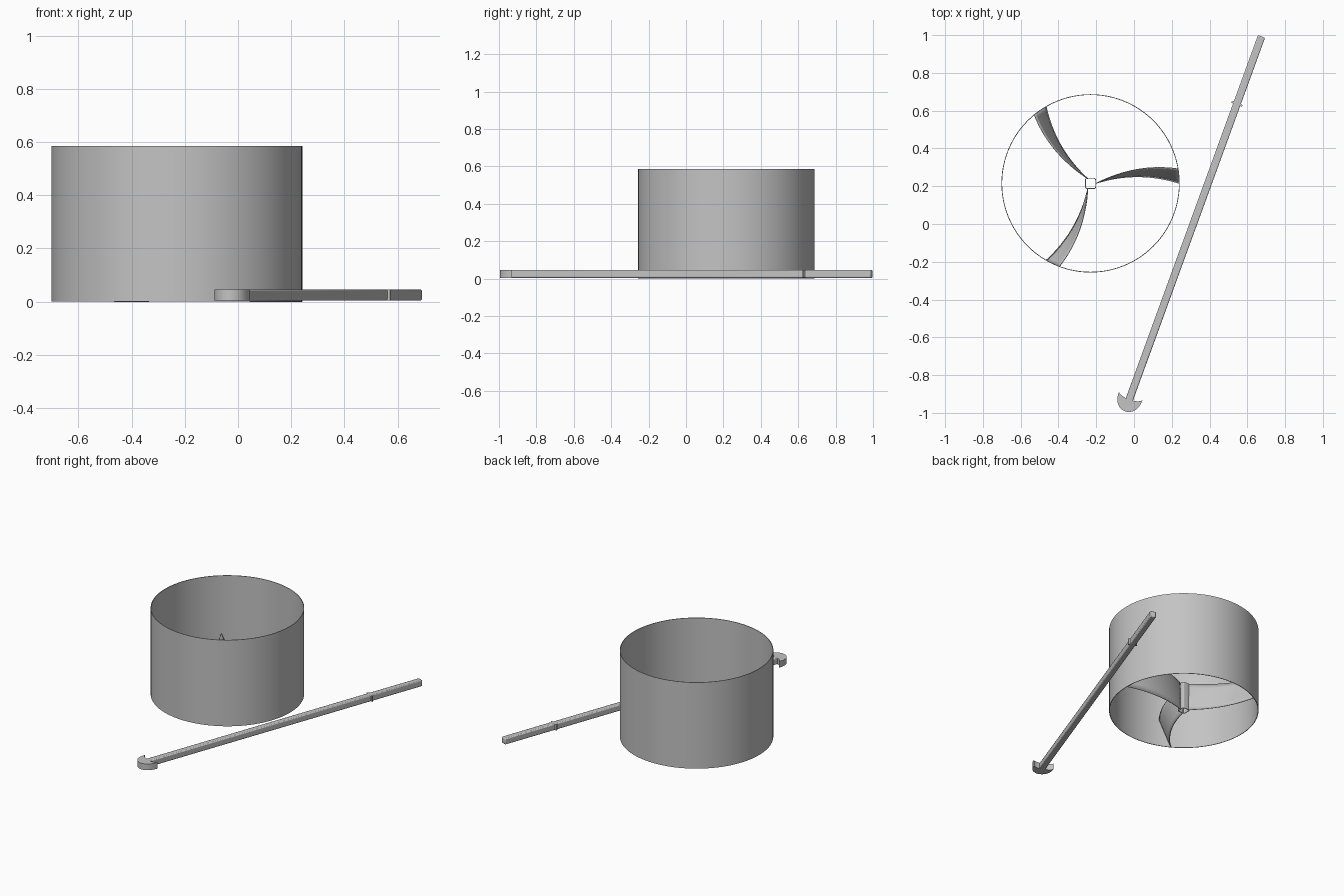
import bpy, bmesh, math
from mathutils import Matrix, Vector

cube = bpy.data.objects.get("Cube")
if cube:
    bpy.data.objects.remove(cube, do_unlink=True)

grey = bpy.data.materials.new("plain grey")
grey.use_nodes = True
grey.diffuse_color = (0.55, 0.55, 0.55, 1)
grey.node_tree.nodes["Principled BSDF"].inputs["Base Color"].default_value = (0.55, 0.55, 0.55, 1)

CENTRE = Vector((-0.23, 0.215, 0))      # axis of the drum
RADIUS, HEIGHT = 0.472, 0.585
BLADE_TOP = 0.19
ROD_LOW, ROD_HIGH = 0.004, 0.046
ROD_FRAME = Matrix.Translation((0.675, 0.993, 0)) @ Matrix.Rotation(math.radians(70), 4, 'Z')


def finish(name, bm, matrix):
    bmesh.ops.recalc_face_normals(bm, faces=bm.faces)
    mesh = bpy.data.meshes.new(name)
    bm.to_mesh(mesh)
    bm.free()
    mesh.materials.append(grey)
    mesh.shade_smooth()
    mesh.set_sharp_from_angle(angle=math.radians(30))
    obj = bpy.data.objects.new(name, mesh)
    obj.matrix_world = matrix
    bpy.context.collection.objects.link(obj)
    return obj


def prism(name, outline, low, high, matrix):
    """Solid extrusion of a flat outline."""
    bm = bmesh.new()
    face = bm.faces.new([bm.verts.new((x, y, low)) for x, y in outline])
    new = bmesh.ops.extrude_face_region(bm, geom=[face])["geom"]
    bmesh.ops.translate(bm, vec=(0, 0, high - low),
                        verts=[v for v in new if isinstance(v, bmesh.types.BMVert)])
    return finish(name, bm, matrix)


def sleeve(name, outer, inner, high, matrix):
    """Open tube between two matching outlines."""
    bm = bmesh.new()
    rings = [[bm.verts.new((x, y, z)) for x, y in outline]
             for outline, z in ((outer, 0), (outer, high), (inner, high), (inner, 0))]
    count = len(outer)
    for k in range(4):
        a, b = rings[k], rings[(k + 1) % 4]
        for i in range(count):
            j = (i + 1) % count
            bm.faces.new((a[i], a[j], b[j], b[i]))
    return finish(name, bm, matrix)


def circle(radius, count=96):
    return [(radius * math.cos(math.tau * i / count), radius * math.sin(math.tau * i / count))
            for i in range(count)]


def rounded_square(half, corner, steps=5):
    points = []
    for q in range(4):
        turn = Matrix.Rotation(q * math.pi / 2, 2)
        for s in range(steps + 1):
            a = s / steps * math.pi / 2
            p = Vector((half - corner + corner * math.cos(a), half - corner + corner * math.sin(a)))
            points.append(tuple(turn @ p))
    return points


# Open drum and the hollow square hub in its middle
drum = Matrix.Translation(CENTRE)
sleeve("drum_wall", circle(RADIUS), circle(RADIUS - 0.004), HEIGHT, drum)
sleeve("hub_sleeve", rounded_square(0.029, 0.01), rounded_square(0.025, 0.007), BLADE_TOP, drum)

# Three twisted blades: upright at the hub, leaning at the wall
for n in range(3):
    bm = bmesh.new()
    rows = []
    for i in range(25):
        t = i / 24
        low = Vector((0.028 + 0.442 * t, 0.14 * t * (1 - t), 0))
        top = Vector((0.028 + 0.435 * t, 0.218 * t - 0.141 * t * t, BLADE_TOP))
        rows.append([bm.verts.new(low.lerp(top, k / 6)) for k in range(7)])
    for a, b in zip(rows, rows[1:]):
        for k in range(6):
            bm.faces.new((a[k], b[k], b[k + 1], a[k + 1]))
    blade = finish("blade_%d" % (n + 1), bm, drum @ Matrix.Rotation(n * math.tau / 3, 4, 'Z'))
    solid = blade.modifiers.new("thickness", 'SOLIDIFY')
    solid.thickness = 0.004
    solid.offset = 0

# Long rod with softened edges, lying beside the drum
half = 0.02
rod = prism("rod", [(-2.07, -half), (0, -half), (0, half), (-2.07, half)],
            ROD_LOW, ROD_HIGH, ROD_FRAME)
bevel = rod.modifiers.new("soft_edges", 'BEVEL')
bevel.width = 0.006
bevel.segments = 2

# Small stop lugs on both sides of the rod
for side, label in ((1, "left"), (-1, "right")):
    prism("stop_lug_" + label,
          [(-0.385, side * 0.015), (-0.385, side * 0.03), (-0.377, side * 0.03), (-0.369, side * 0.015)],
          ROD_LOW + 0.001, ROD_HIGH - 0.001, ROD_FRAME)

# Rounded barbed tip: convex nose, hollowed behind the barbs
nose = [(-2.022 - 0.09 * math.sin(math.pi * i / 24) ** 0.8, -0.066 * math.cos(math.pi * i / 24))
        for i in range(25)]
back = [(-2.022 - 0.024 * math.sin(math.pi * i / 12), 0.066 * math.cos(math.pi * i / 12))
        for i in range(1, 12)]
prism("barbed_tip", nose + back, ROD_LOW, ROD_HIGH, ROD_FRAME)
